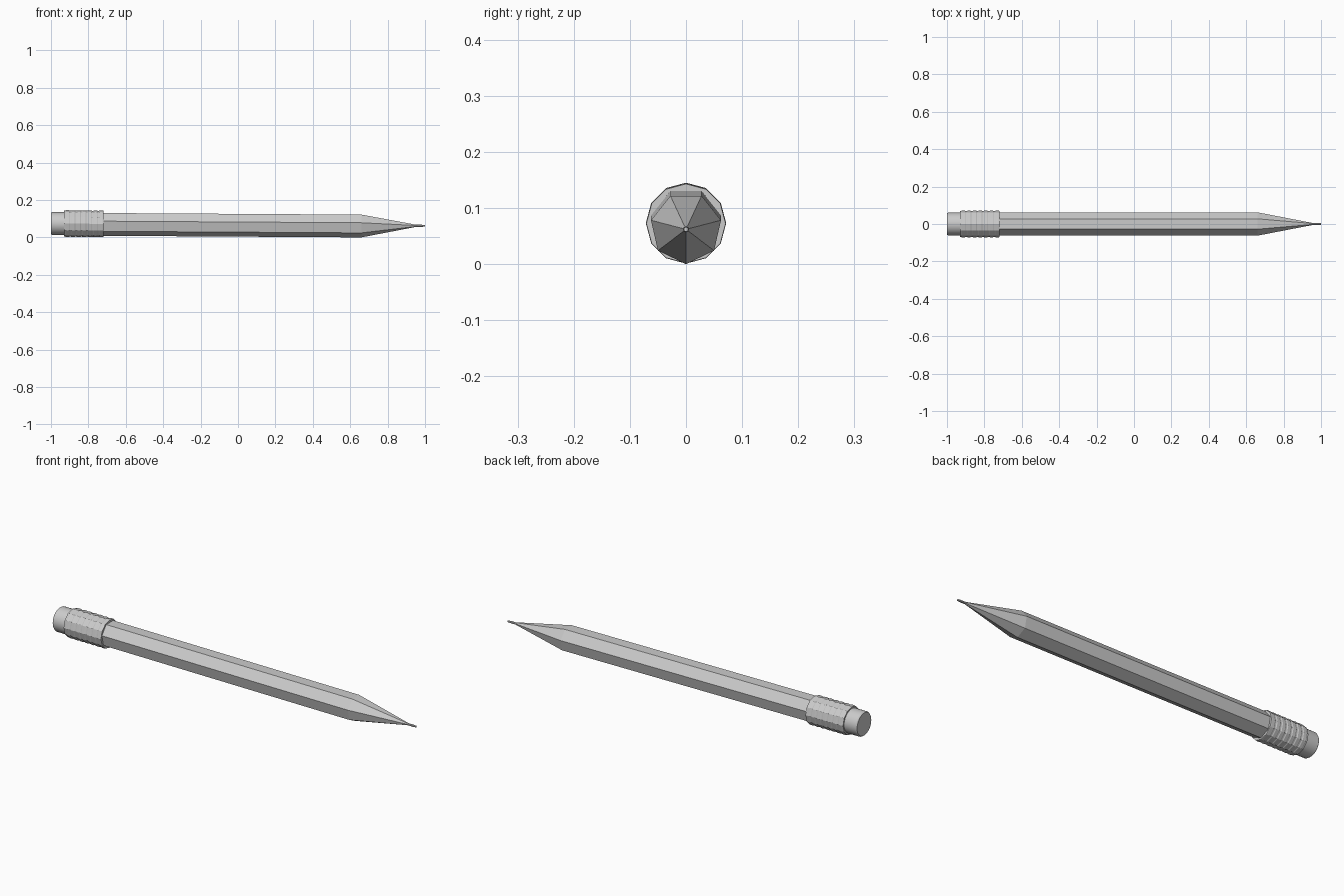
import bpy, bmesh, math

if "Cube" in bpy.data.objects:
    bpy.data.objects.remove(bpy.data.objects["Cube"])


def axis_z(x):
    # the pencil rests tilted slightly down towards its point
    return 0.068 - 0.0061 * x


def lathe(name, profile, sides, smooth=False):
    """Sweep (x, radius) stations along the pencil axis, first corner facing down."""
    bm = bmesh.new()
    rings = []
    for x, r in profile:
        ring = []
        for i in range(sides):
            a = 2 * math.pi * i / sides
            ring.append(bm.verts.new((x, r * math.sin(a), axis_z(x) - r * math.cos(a))))
        rings.append(ring)
    for a, b in zip(rings, rings[1:]):
        for i in range(sides):
            j = (i + 1) % sides
            bm.faces.new((a[i], a[j], b[j], b[i]))
    bm.faces.new(rings[0])
    bm.faces.new(rings[-1])
    bmesh.ops.recalc_face_normals(bm, faces=bm.faces)
    mesh = bpy.data.meshes.new(name)
    bm.to_mesh(mesh)
    bm.free()
    obj = bpy.data.objects.new(name, mesh)
    bpy.context.collection.objects.link(obj)
    if smooth:
        bpy.ops.object.select_all(action='DESELECT')
        obj.select_set(True)
        bpy.context.view_layer.objects.active = obj
        bpy.ops.object.shade_smooth_by_angle(angle=math.radians(30))
    return obj


# seven-sided wooden shaft with its sharpened cone
lathe("shaft", [(-0.73, 0.064), (0.66, 0.064), (0.955, 0.0055)], 7)

# lead point
lathe("lead", [(0.94, 0.0055), (0.985, 0.0055), (1.0, 0.004)], 8)

# twelve-sided metal ferrule with raised ridges
start, end, ridges = -0.93, -0.72, 7
step = (end - start) / ridges
profile = []
for k in range(ridges):
    x = start + k * step
    profile += [(x, 0.0695), (x + 0.2 * step, 0.0695),
                (x + 0.35 * step, 0.0715), (x + 0.85 * step, 0.0715)]
profile.append((end, 0.0705))
lathe("ferrule", profile, 12)

# round eraser with a softened rim
lathe("eraser", [(-1.0, 0.057), (-0.994, 0.061), (-0.92, 0.061)], 32, smooth=True)
